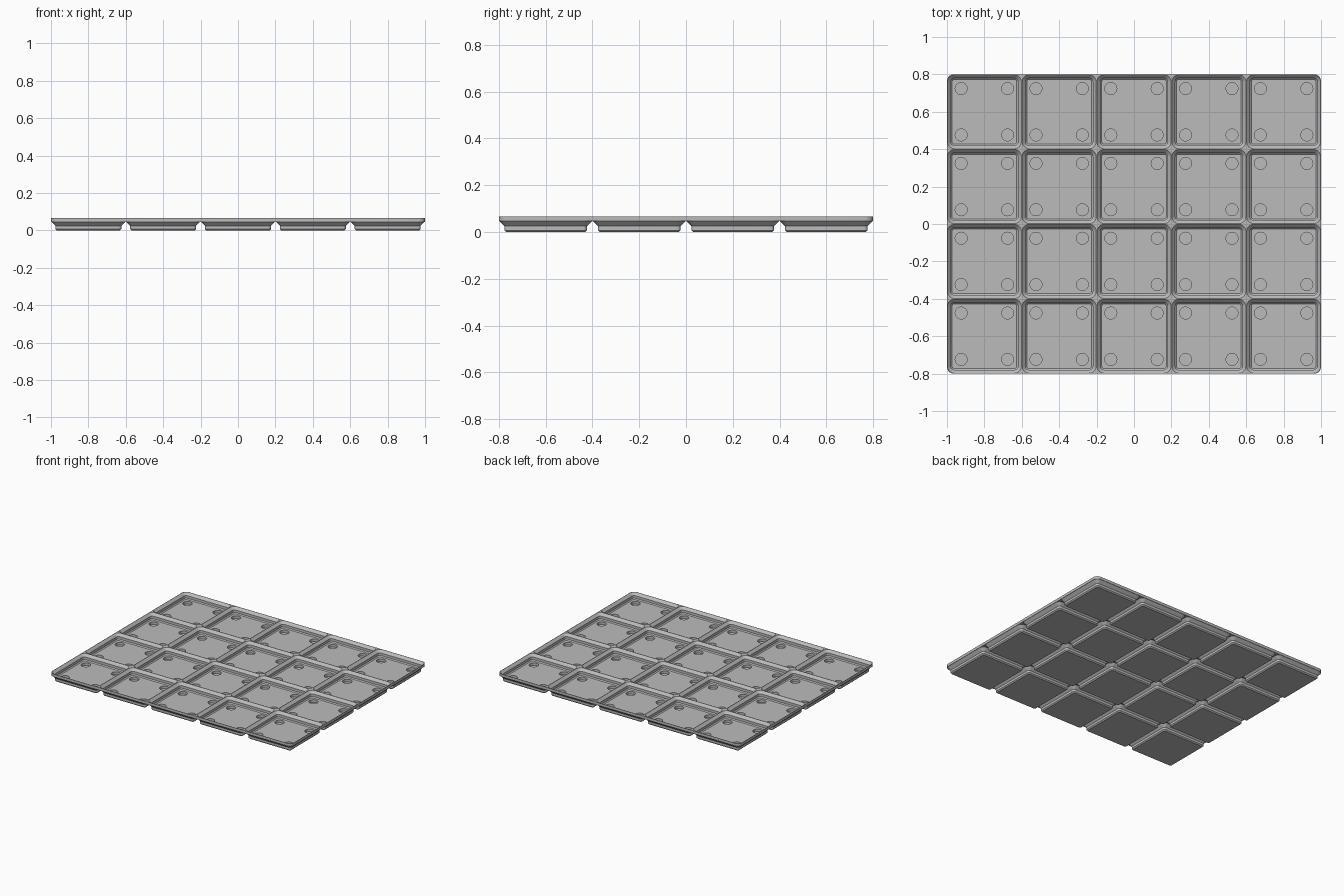
import bpy, bmesh, math
from mathutils import Vector

cube = bpy.data.objects.get("Cube")
if cube:
    bpy.data.objects.remove(cube)

COLS, ROWS, PITCH = 5, 4, 0.4
HALF = PITCH / 2
STEPS = 8            # segments per rounded corner
TOP, UNDER, FLOOR = 0.067, 0.0465, 0.0225
HOLE_R, HOLE_AT, HOLE_DEPTH = 0.032, 0.124, 0.019
# (half width, corner radius, height) from the foot bottom upwards
FOOT = [(0.169, 0.008, 0), (0.1765, 0.0155, 0.0077), (0.1765, 0.0155, 0.025), (0.198, 0.037, UNDER)]
# from the rim down to the pocket floor
POCKET = [(0.198, 0.038, TOP), (0.1795, 0.0185, 0.0485), (0.1795, 0.0185, 0.0295), (0.1725, 0.0115, FLOOR)]
SIGNS = [(1, 1), (-1, 1), (-1, -1), (1, -1)]

bm = bmesh.new()


def ring(centre, half, radii, z):
    """Rounded square of vertices with one radius per corner."""
    verts = []
    for c, (sx, sy) in enumerate(SIGNS):
        r = radii[c]
        for i in range(STEPS + 1):
            a = math.pi / 2 * (c + i / STEPS)
            verts.append(bm.verts.new((centre.x + sx * (half - r) + r * math.cos(a),
                                       centre.y + sy * (half - r) + r * math.sin(a), z)))
    return verts


def circle(x, y, z, sides=32):
    turn = math.tau / sides
    return [bm.verts.new((x + HOLE_R * math.cos(i * turn), y + HOLE_R * math.sin(i * turn), z))
            for i in range(sides)]


def bridge(a, b, keep=lambda p, q: True):
    for i in range(len(a)):
        j = (i + 1) % len(a)
        if keep(a[i].co, a[j].co):
            bm.faces.new((a[i], a[j], b[j], b[i]))


def on_border(p, q):
    """True unless the edge lies on a seam shared by two cells."""
    m = (p + q) / 2
    return abs(m.x) > COLS * HALF - 0.04 and (abs(p.x - q.x) < 1e-6 and abs(m.x) > COLS * HALF - 1e-4
            or (p - q).length < 0.02) or abs(m.y) > ROWS * HALF - 1e-4


def loop_edges(loop):
    edges = []
    for i, v in enumerate(loop):
        w = loop[(i + 1) % len(loop)]
        edges.append(bm.edges.get((v, w)) or bm.edges.new((v, w)))
    return edges


def build_cell(col, row):
    centre = Vector(((col - (COLS - 1) / 2) * PITCH, (row - (ROWS - 1) / 2) * PITCH))
    # only the four plate corners are rounded
    radii = [0.036 if col == (COLS - 1 if sx > 0 else 0) and row == (ROWS - 1 if sy > 0 else 0) else 0
             for sx, sy in SIGNS]
    foot = [ring(centre, h, [r] * 4, z) for h, r, z in FOOT]
    slab = [ring(centre, HALF, radii, z) for z in (UNDER, TOP)]
    pocket = [ring(centre, h, [r] * 4, z) for h, r, z in POCKET]
    bm.faces.new(foot[0][::-1])
    skins = foot + [slab[0]]
    for a, b in zip(skins, skins[1:]):
        bridge(a, b)
    bridge(slab[0], slab[1], on_border)
    skins = [slab[1]] + pocket
    for a, b in zip(skins, skins[1:]):
        bridge(a, b)
    # pocket floor with four round blind holes
    edges = loop_edges(pocket[-1])
    for sx, sy in SIGNS:
        x, y = centre.x + sx * HOLE_AT, centre.y + sy * HOLE_AT
        rim, base = circle(x, y, FLOOR), circle(x, y, FLOOR - HOLE_DEPTH)
        bridge(rim, base)
        bm.faces.new(base)
        edges += loop_edges(rim)
    bmesh.ops.triangle_fill(bm, edges=edges, use_beauty=True, normal=(0, 0, 1))


for col in range(COLS):
    for row in range(ROWS):
        build_cell(col, row)

bmesh.ops.remove_doubles(bm, verts=bm.verts[:], dist=1e-5)
bmesh.ops.recalc_face_normals(bm, faces=bm.faces[:])
mesh = bpy.data.meshes.new("grid_tray")
bm.to_mesh(mesh)
bm.free()

tray = bpy.data.objects.new("grid_tray", mesh)
bpy.context.collection.objects.link(tray)

grey = bpy.data.materials.new("plain_grey")
grey.use_nodes = True
colour = (0.5, 0.5, 0.5, 1)
grey.diffuse_color = colour
grey.node_tree.nodes["Principled BSDF"].inputs["Base Color"].default_value = colour
mesh.materials.append(grey)

bpy.ops.object.select_all(action="DESELECT")
tray.select_set(True)
bpy.context.view_layer.objects.active = tray
bpy.ops.object.shade_smooth_by_angle(angle=math.radians(30))
